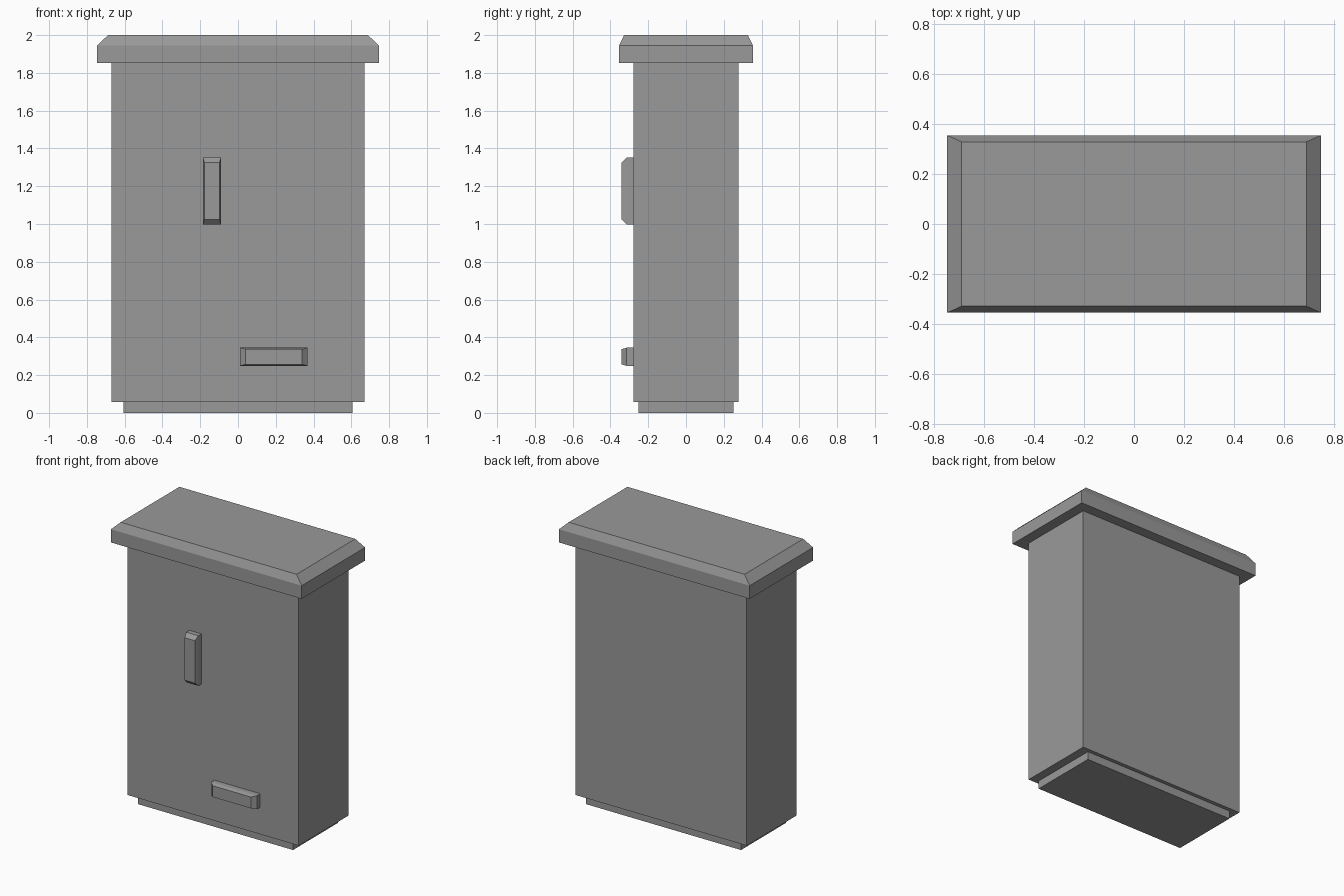
import bpy
import bmesh

cube = bpy.data.objects.get("Cube")
if cube:
    bpy.data.objects.remove(cube, do_unlink=True)

# Single painted metal colour
GREY = (0.32, 0.32, 0.32, 1)
metal = bpy.data.materials.new("grey_metal")
metal.use_nodes = True
metal.diffuse_color = GREY
metal.node_tree.nodes["Principled BSDF"].inputs["Base Color"].default_value = GREY


def loft(name, rings):
    """Closed solid through a list of four-cornered rings."""
    bm = bmesh.new()
    loops = [[bm.verts.new(p) for p in ring] for ring in rings]
    for a, b in zip(loops, loops[1:]):
        for i in range(4):
            j = (i + 1) % 4
            bm.faces.new((a[i], a[j], b[j], b[i]))
    bm.faces.new(loops[0][::-1])
    bm.faces.new(loops[-1])
    bmesh.ops.recalc_face_normals(bm, faces=bm.faces)
    mesh = bpy.data.meshes.new(name)
    bm.to_mesh(mesh)
    bm.free()
    mesh.materials.append(metal)
    obj = bpy.data.objects.new(name, mesh)
    bpy.context.collection.objects.link(obj)
    return obj


def corners(hx, hy):
    return [(-hx, -hy), (hx, -hy), (hx, hy), (-hx, hy)]


def block(name, *levels):
    """Stacked rectangles given as half width, half depth, height."""
    loft(name, [[(x, y, z) for x, y in corners(hx, hy)] for hx, hy, z in levels])


def fitting(name, cx, cz, hx, hz, inset_x, inset_z):
    """Raised bar on the front panel with a chamfered face."""
    steps = [(-0.27, 0, 0), (-0.314, 0, 0), (-0.341, inset_x, inset_z)]
    loft(name, [[(cx + x, y, cz + z) for x, z in corners(hx - ix, hz - iz)]
                for y, ix, iz in steps])


# Plinth, cabinet and chamfered lid
block("base_plinth", (0.607, 0.252, 0), (0.607, 0.252, 0.058))
block("cabinet_body", (0.67, 0.279, 0.058), (0.67, 0.279, 1.852))
block("lid", (0.746, 0.354, 1.852), (0.746, 0.354, 1.945), (0.688, 0.328, 2.0))

# Door handle and lower bar
fitting("door_handle", -0.138, 1.175, 0.048, 0.177, 0.008, 0.027)
fitting("lower_bar", 0.19, 0.297, 0.179, 0.048, 0.029, 0.008)
